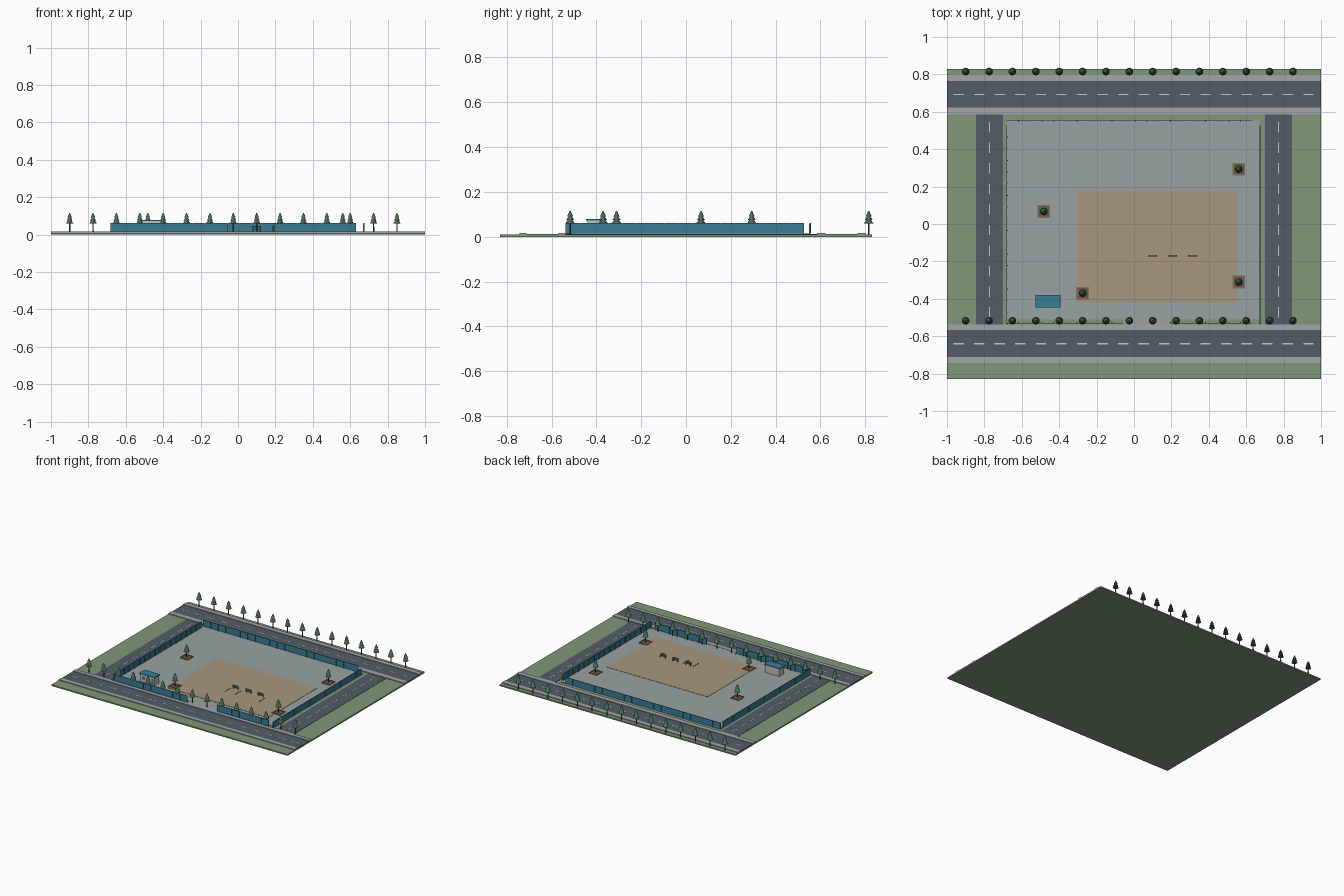
import bpy, bmesh, math
from mathutils import Matrix, Vector

if "Cube" in bpy.data.objects:
    bpy.data.objects.remove(bpy.data.objects["Cube"])


def mat(name, r, g, b):
    m = bpy.data.materials.new(name)
    m.diffuse_color = (r, g, b, 1)
    m.use_nodes = True
    m.node_tree.nodes["Principled BSDF"].inputs["Base Color"].default_value = m.diffuse_color
    return m


GRASS = mat("grass", 0.22, 0.31, 0.19)
ASPHALT = mat("asphalt", 0.085, 0.11, 0.13)
PAVING = mat("paving", 0.36, 0.38, 0.38)
CONCRETE = mat("concrete", 0.32, 0.36, 0.36)
PAINT = mat("road_paint", 0.6, 0.62, 0.6)
SAND = mat("sand", 0.39, 0.31, 0.21)
BLUE = mat("fence_blue", 0.04, 0.2, 0.3)
STEEL = mat("post_steel", 0.1, 0.16, 0.2)
WALL = mat("cabin_wall", 0.55, 0.55, 0.5)
SOIL = mat("soil", 0.16, 0.1, 0.06)
KERB = mat("pit_kerb", 0.24, 0.16, 0.11)
BARK = mat("bark", 0.1, 0.07, 0.05)
LEAF = mat("leaf", 0.05, 0.17, 0.1)
ORANGE = mat("orange", 0.6, 0.27, 0.08)
BOARD = mat("board", 0.04, 0.12, 0.13)


def boxes(name, items, material):
    """One object from boxes given as (x0, x1, y0, y1, z0, z1)."""
    bm = bmesh.new()
    for x0, x1, y0, y1, z0, z1 in items:
        c = Vector(((x0 + x1) / 2, (y0 + y1) / 2, (z0 + z1) / 2))
        m = Matrix.Translation(c) @ Matrix.Diagonal((x1 - x0, y1 - y0, z1 - z0, 1))
        bmesh.ops.create_cube(bm, size=1, matrix=m)
    me = bpy.data.meshes.new(name)
    bm.to_mesh(me)
    bm.free()
    me.materials.append(material)
    ob = bpy.data.objects.new(name, me)
    bpy.context.collection.objects.link(ob)
    return ob


# Ground and roads
boxes("ground", [(-1, 1, -0.83, 0.83, 0, 0.01)], GRASS)
boxes("main_roads", [(-1, 1, -0.712, -0.568, 0.008, 0.012),
                     (-1, 1, 0.622, 0.765, 0.008, 0.012)], ASPHALT)
boxes("side_roads", [(-0.845, -0.7, -0.538, 0.585, 0.008, 0.012),
                     (0.7, 0.845, -0.538, 0.585, 0.008, 0.012)], ASPHALT)
boxes("sidewalks", [(-1, 1, a, b, 0.008, 0.016) for a, b in
                    ((-0.742, -0.712), (-0.568, -0.538), (0.585, 0.622), (0.765, 0.8))], PAVING)

# Lane dashes
dashes = []
for i in range(18):
    x = -0.965 + i * 0.11
    for y in (-0.64, 0.693):
        dashes.append((x, x + 0.055, y - 0.003, y + 0.003, 0.011, 0.0128))
for i in range(10):
    y = -0.5 + i * 0.11
    for x in (-0.773, 0.773):
        dashes.append((x - 0.003, x + 0.003, y, y + 0.055, 0.011, 0.0128))
boxes("lane_dashes", dashes, PAINT)

# Building site floor, driveway and sand bed
boxes("site_slab", [(-0.678, 0.67, -0.51, 0.553, 0.008, 0.014)], CONCRETE)
boxes("driveway", [(-0.055, 0.195, -0.54, -0.51, 0.008, 0.014)], CONCRETE)
boxes("sand_bed", [(-0.305, 0.55, -0.42, 0.175, 0.012, 0.016)], SAND)

# Hoarding fence, with a gate gap at the front
P, Z0, Z1, T = 0.0625, 0.014, 0.062, 0.002
panels, posts = [], []
for y, skip in ((-0.53, range(10, 14)), (0.555, ())):
    for i in range(21):
        x = -0.68 + i * P
        if i not in skip:
            panels.append((x + 0.001, x + P - 0.001, y - T, y + T, Z0, Z1))
            s = 0.004 if y < 0 else -0.004
            posts.append((x - 0.002, x + 0.002, y + s - 0.002, y + s + 0.002, 0.01, Z1 - 0.002))
for x in (-0.68, 0.674):
    for i in range(17):
        y = -0.535 + i * P
        panels.append((x - T, x + T, y + 0.001, y + P - 0.001, Z0, Z1))
        s = 0.004 if x < 0 else -0.004
        posts.append((x + s - 0.002, x + s + 0.002, y - 0.002, y + 0.002, 0.01, Z1 - 0.002))
boxes("fence_panels", panels, BLUE)
boxes("fence_posts", posts, STEEL)

# Site cabin
boxes("cabin_walls", [(-0.52, -0.4, -0.44, -0.385, 0.012, 0.073)], WALL)
boxes("cabin_roof", [(-0.526, -0.394, -0.446, -0.379, 0.073, 0.079)], BLUE)
boxes("cabin_door_and_windows", [(-0.425, -0.408, -0.442, -0.439, 0.016, 0.058),
                                 (-0.505, -0.48, -0.442, -0.439, 0.036, 0.058),
                                 (-0.465, -0.44, -0.442, -0.439, 0.036, 0.058)], BLUE)

# Notice boards on legs and low marker rails on the sand
boards, legs = [], []
for x in (0.1, 0.207, 0.312):
    boards.append((x - 0.024, x + 0.024, -0.173, -0.169, 0.028, 0.046))
    for lx in (x - 0.02, x + 0.02):
        legs.append((lx - 0.002, lx + 0.002, -0.169, -0.166, 0.014, 0.046))
boxes("notice_boards", boards, BOARD)
boxes("board_legs", legs, STEEL)
boxes("marker_rails", [(x - 0.002, x + 0.002, -0.24, -0.175, 0.015, 0.019)
                       for x in (0.06, 0.145, 0.35)], ORANGE)

# Tree mesh: trunk and three stacked cones
bm = bmesh.new()
bmesh.ops.create_cone(bm, cap_ends=True, segments=8, radius1=0.004, radius2=0.003,
                      depth=0.06, matrix=Matrix.Translation((0, 0, 0.038)))
trunk_faces = len(bm.faces)
for z, r, h in ((0.06, 0.021, 0.026), (0.075, 0.0175, 0.024), (0.091, 0.013, 0.025)):
    bmesh.ops.create_cone(bm, cap_ends=True, segments=10, radius1=r, radius2=0.002,
                          depth=h, matrix=Matrix.Translation((0, 0, z + h / 2)))
bm.faces.ensure_lookup_table()
for f in bm.faces[trunk_faces:]:
    f.material_index = 1
tree_mesh = bpy.data.meshes.new("tree")
bm.to_mesh(tree_mesh)
bm.free()
tree_mesh.materials.append(BARK)
tree_mesh.materials.append(LEAF)


def tree(name, x, y):
    ob = bpy.data.objects.new(name, tree_mesh)
    ob.location = (x, y, 0)
    bpy.context.collection.objects.link(ob)


# Street trees in two rows
for i in range(15):
    tree("front_tree", -0.9 + i * 0.125, -0.517)
    tree("back_tree", -0.9 + i * 0.125, 0.815)

# Trees in square soil pits with a kerb
for x, y in ((-0.482, 0.067), (0.56, 0.293), (0.56, -0.31), (-0.275, -0.37)):
    tree("pit_tree", x, y)
    a, b = 0.034, 0.028
    boxes("pit_soil", [(x - b, x + b, y - b, y + b, 0.012, 0.017)], SOIL)
    boxes("pit_kerb", [(x - a, x + a, y - a, y - b, 0.012, 0.02),
                       (x - a, x + a, y + b, y + a, 0.012, 0.02),
                       (x - a, x - b, y - b, y + b, 0.012, 0.02),
                       (x + b, x + a, y - b, y + b, 0.012, 0.02)], KERB)
